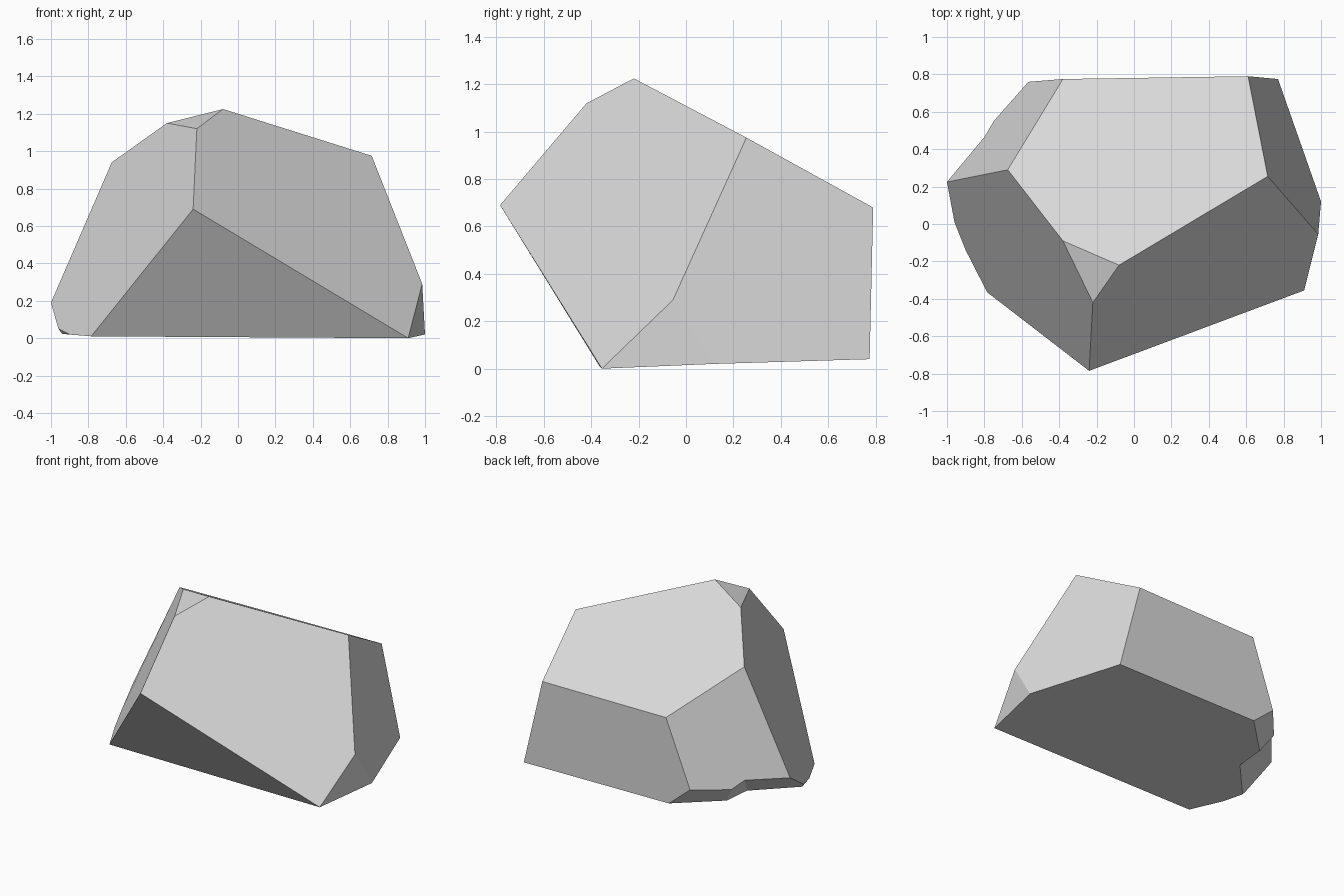
import bpy
import bmesh

# Remove the default cube only
default_cube = bpy.data.objects.get("Cube")
if default_cube:
    bpy.data.objects.remove(default_cube, do_unlink=True)

# Plain stone colour
stone = bpy.data.materials.new("pale_grey_stone")
stone.use_nodes = True
grey = (0.7, 0.7, 0.7, 1.0)
stone.diffuse_color = grey
for node in stone.node_tree.nodes:
    if node.type == "BSDF_PRINCIPLED":
        node.inputs["Base Color"].default_value = grey

# Corners of the boulder, grouped by region
corners = {
    # crown
    "crown_peak": (-.08, -.22, 1.225),
    "crown_side": (-.38, -.09, 1.15),
    "crown_front": (-.22, -.42, 1.12),
    # shoulders
    "nose": (-.24, -.785, .69),
    "left_shoulder": (.715, .255, .975),
    "right_shoulder": (-.675, .29, .94),
    "back_left_top": (.61, .79, .68),
    "back_right_top": (-.38, .775, .675),
    # flanks
    "left_flank": (.985, -.055, .29),
    "right_flank": (-1, .225, .19),
    "back_right_low": (-.565, .76, .19),
    "notch_back_top": (-.75, .55, .16),
    "notch_front_top": (-.8, .465, .21),
    # foot
    "front_left_foot": (.91, -.355, 0),
    "left_foot": (1, .12, .02),
    "back_left_foot": (.77, .775, .04),
    "back_right_foot": (-.396, .764, .047),
    "notch_back_foot": (-.675, .492, .039),
    "notch_front_foot": (-.686, .275, .031),
    "right_foot": (-.94, 0, .023),
    "right_foot_top": (-.96, .01, .05),
    "right_toe": (-.9, -.14, .02),
    "front_right_foot": (-.785, -.365, .01),
}

# Broken facets, each described by its corners in order
facets = [
    # top slope and chipped crown
    "right_shoulder crown_side crown_peak left_shoulder back_left_top back_right_top",
    "crown_front crown_peak crown_side",
    # front facets
    "nose front_left_foot left_flank left_shoulder crown_peak crown_front",
    "nose front_right_foot front_left_foot",
    # right facets
    "nose crown_front crown_side right_shoulder right_flank right_foot_top right_toe front_right_foot",
    "right_shoulder back_right_top back_right_low notch_back_top notch_front_top right_flank",
    # back facet
    "back_right_top back_left_top back_left_foot back_right_foot back_right_low",
    # left facets
    "left_shoulder left_flank left_foot back_left_foot back_left_top",
    "left_flank front_left_foot left_foot",
    # undercut with its notch
    "back_right_low back_right_foot notch_back_foot notch_back_top",
    "notch_back_top notch_back_foot notch_front_foot notch_front_top",
    "notch_front_top notch_front_foot right_foot right_foot_top right_flank",
    "right_foot_top right_foot right_toe",
    # underside
    "front_left_foot front_right_foot right_toe right_foot notch_front_foot "
    "notch_back_foot back_right_foot back_left_foot left_foot",
]

# Build the boulder as one closed, flat-shaded shell
bm = bmesh.new()
points = {name: bm.verts.new(co) for name, co in corners.items()}
for facet in facets:
    face = bm.faces.new([points[name] for name in facet.split()])
    face.smooth = False
bmesh.ops.recalc_face_normals(bm, faces=bm.faces)

mesh = bpy.data.meshes.new("boulder")
bm.to_mesh(mesh)
bm.free()
mesh.materials.append(stone)
boulder = bpy.data.objects.new("boulder", mesh)
bpy.context.collection.objects.link(boulder)
